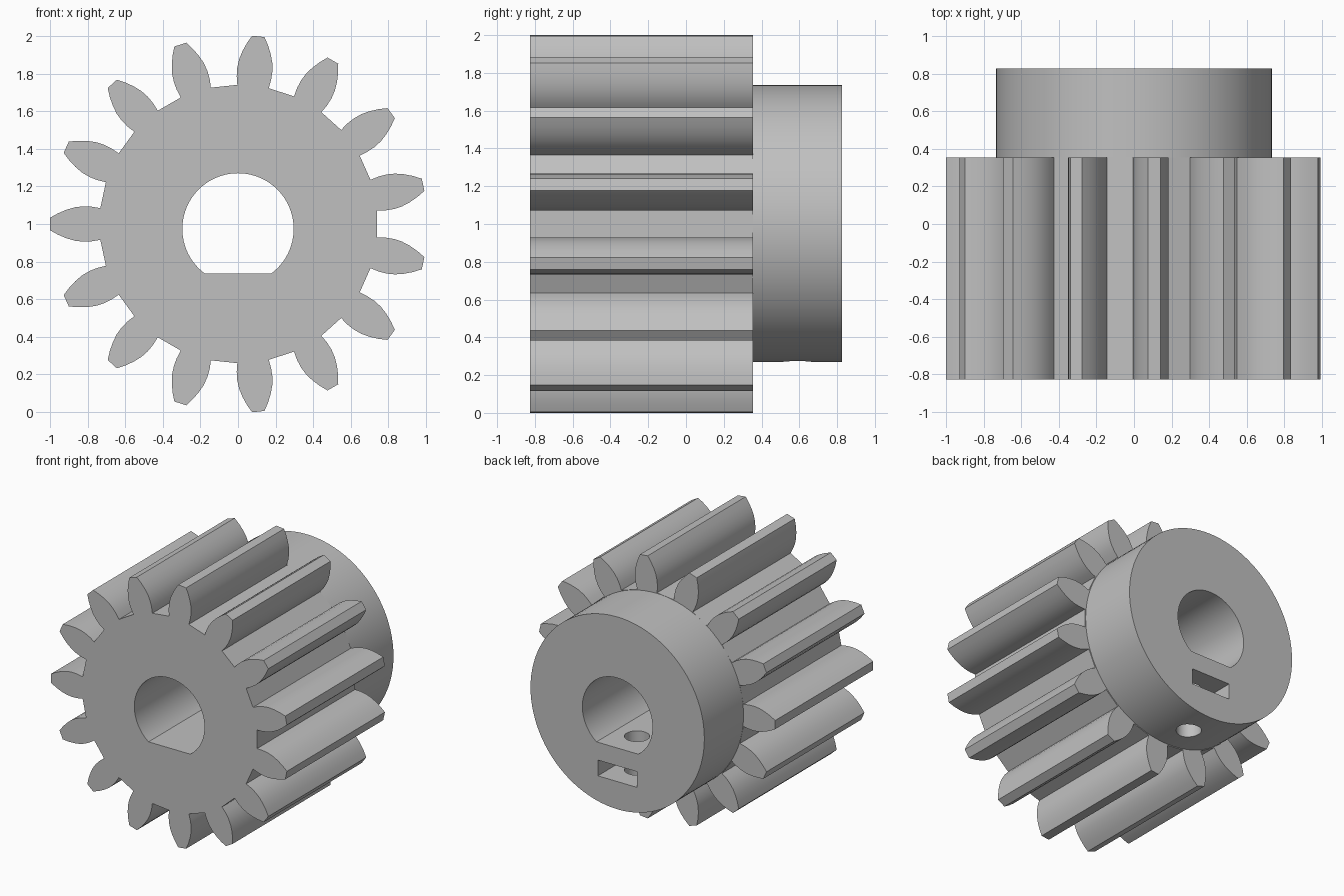
import bpy, bmesh
from math import pi, sin, cos, sqrt, asin, radians

if "Cube" in bpy.data.objects:
    bpy.data.objects.remove(bpy.data.objects["Cube"], do_unlink=True)

# Single grey material
grey = bpy.data.materials.new("grey")
grey.use_nodes = True
colour = (0.53, 0.53, 0.53, 1)
grey.diffuse_color = colour
grey.node_tree.nodes["Principled BSDF"].inputs["Base Color"].default_value = colour

CX, CZ = 0.003, 1.0                         # gear axis
FRONT, SHOULDER, BACK = -0.826, 0.354, 0.826
TEETH = 15


def extrude(name, outline, y0, y1):
    """Solid made from an x/z outline swept along y."""
    bm = bmesh.new()
    face = bm.faces.new([bm.verts.new((x, y0, z)) for x, z in outline])
    swept = bmesh.ops.extrude_face_region(bm, geom=[face])["geom"]
    for v in swept:
        if isinstance(v, bmesh.types.BMVert):
            v.co.y = y1
    bmesh.ops.recalc_face_normals(bm, faces=bm.faces)
    mesh = bpy.data.meshes.new(name)
    bm.to_mesh(mesh)
    bm.free()
    mesh.materials.append(grey)
    obj = bpy.data.objects.new(name, mesh)
    bpy.context.collection.objects.link(obj)
    return obj


def arc(x, z, r, start, end, n):
    return [(x + r * cos(start + (end - start) * i / n),
             z + r * sin(start + (end - start) * i / n)) for i in range(n + 1)]


def cut(obj, cutters):
    for c in cutters:
        c.hide_render = True
        mod = obj.modifiers.new("cut", "BOOLEAN")
        mod.operation, mod.solver, mod.object = "DIFFERENCE", "EXACT", c
    deps = bpy.context.evaluated_depsgraph_get()
    mesh = bpy.data.meshes.new_from_object(obj.evaluated_get(deps))
    obj.modifiers.clear()
    obj.data = mesh
    bpy.ops.object.select_all(action="DESELECT")
    obj.select_set(True)
    bpy.context.view_layer.objects.active = obj
    bpy.ops.object.shade_smooth_by_angle(angle=radians(25))


# Toothed wheel: one flank as (radius along tooth, half width), mirrored and repeated
flank = [(0.735, 0.084), (0.78, 0.092), (0.825, 0.094), (0.87, 0.089),
         (0.915, 0.076), (0.96, 0.057), (1.003, 0.033)]
tooth = [(a, -w) for a, w in flank] + [(a, w) for a, w in reversed(flank)]
outline = []
for i in range(TEETH):
    t = pi + 2 * pi * i / TEETH
    outline += [(CX + a * cos(t) - w * sin(t), CZ + a * sin(t) + w * cos(t))
                for a, w in tooth]
wheel = extrude("toothed_wheel", outline, FRONT, SHOULDER)

# Round hub behind the wheel
hub = extrude("hub", arc(0, CZ + 0.002, 0.733, 0, 2 * pi, 96)[:-1], SHOULDER, BACK)

# Cutters: D-shaped bore, nut slot and radial screw hole
bore_r, bore_z, flat_z = 0.296, 0.974, 0.736
a = asin((bore_z - flat_z) / bore_r)
bore = extrude("bore_cutter", arc(0, bore_z, bore_r, -a, pi + a, 64), -1, 1)
slot = extrude("nut_slot_cutter",
               [(-0.165, 0.48), (0.165, 0.48), (0.165, 0.6), (-0.165, 0.6)], 0.43, 1)
bpy.ops.mesh.primitive_cylinder_add(vertices=32, radius=0.088, depth=0.7,
                                    location=(0, 0.59, 0.48))
screw = bpy.context.object
screw.name = "screw_hole_cutter"
screw.data.materials.append(grey)

cut(wheel, [bore])
cut(hub, [bore, slot, screw])
for c in (bore, slot, screw):
    bpy.data.objects.remove(c, do_unlink=True)
